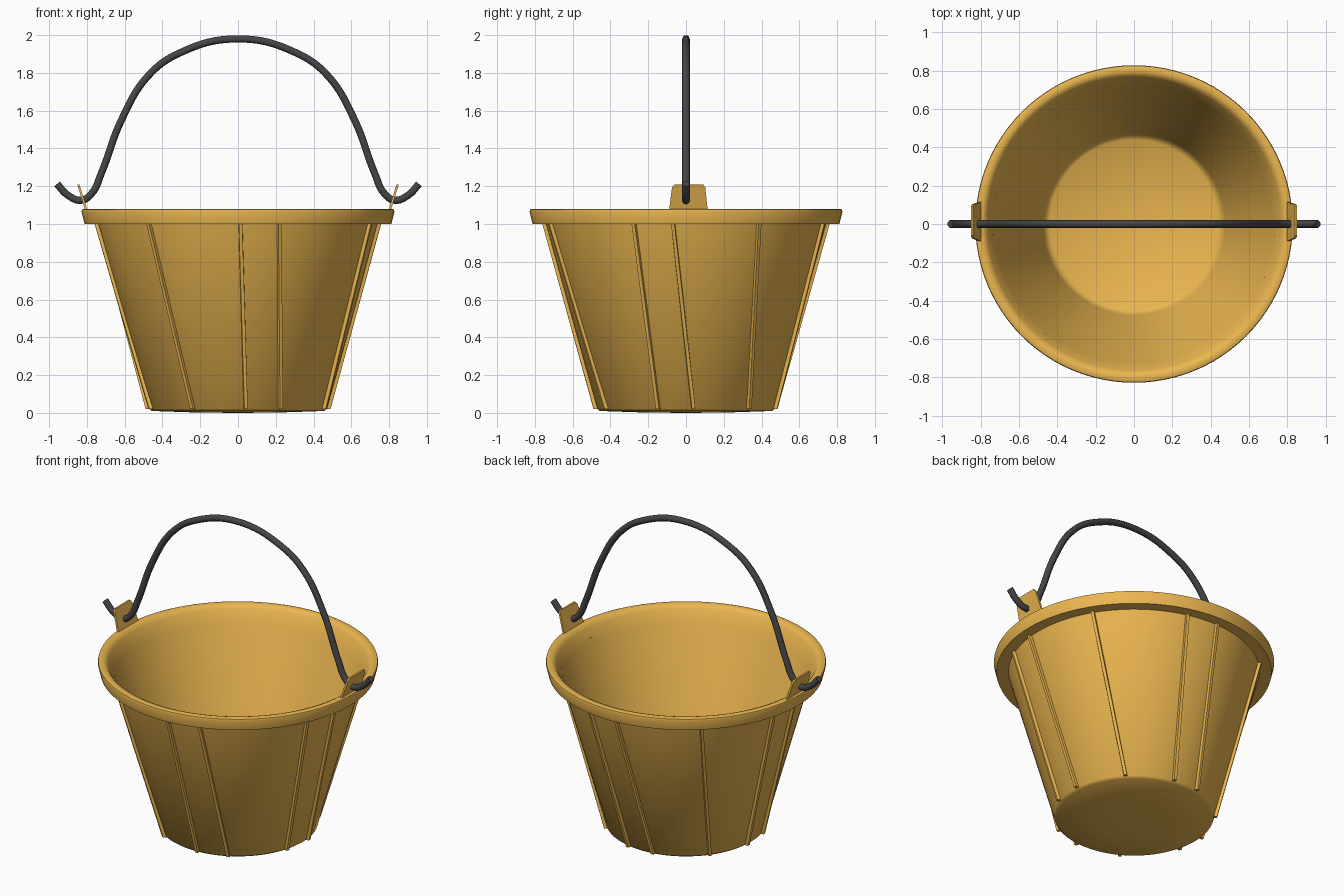
import bpy, bmesh
from math import radians, cos, sin, tau
from mathutils import Vector

if "Cube" in bpy.data.objects:
    bpy.data.objects.remove(bpy.data.objects["Cube"])


def material(name, rgb):
    m = bpy.data.materials.new(name)
    m.diffuse_color = (*rgb, 1)
    m.use_nodes = True
    m.node_tree.nodes["Principled BSDF"].inputs["Base Color"].default_value = m.diffuse_color
    return m


YELLOW = material("yellow_plastic", (0.83, 0.47, 0.08))
DARK = material("dark_metal", (0.06, 0.06, 0.065))


def finish(name, bm, mat, angle=35):
    bmesh.ops.recalc_face_normals(bm, faces=bm.faces)
    me = bpy.data.meshes.new(name)
    bm.to_mesh(me)
    bm.free()
    ob = bpy.data.objects.new(name, me)
    bpy.context.collection.objects.link(ob)
    me.materials.append(mat)
    bpy.ops.object.select_all(action='DESELECT')
    ob.select_set(True)
    bpy.context.view_layer.objects.active = ob
    bpy.ops.object.shade_smooth_by_angle(angle=radians(angle))
    return ob


# Bucket: outer wall, rim band, inner wall and floor as one lathed profile
profile = [(0, 0), (0.22, 0.002), (0.455, 0.01), (0.472, 0.022), (0.742, 1.0),
           (0.812, 1.0), (0.828, 1.065), (0.825, 1.076), (0.815, 1.08),
           (0.795, 1.08), (0.778, 1.073), (0.765, 1.055), (0.725, 0.98),
           (0.475, 0.09), (0.462, 0.06), (0.44, 0.045), (0, 0.04)]
bm = bmesh.new()
vs = [bm.verts.new((r, 0, z)) for r, z in profile]
es = [bm.edges.new(p) for p in zip(vs, vs[1:])]
bmesh.ops.spin(bm, geom=vs + es, cent=(0, 0, 0), axis=(0, 0, 1),
               angle=tau, steps=96)
bmesh.ops.remove_doubles(bm, verts=bm.verts, dist=1e-4)
finish("bucket_body", bm, YELLOW, 50)

# Ribs: slim bars leaning along the wall, (top angle, bottom angle)
ribs = [(-129, -120), (-89, -85), (-73, -62), (-21.6, -18), (-5.3, 4.8),
        (31, 44), (75, 80), (91, 101), (132, 142), (169, 174), (184, 196)]
bm = bmesh.new()
for top, bottom in ribs:
    rings = []
    for z, r, a in ((0.02, 0.472, radians(bottom)), (1.002, 0.742, radians(top))):
        out = Vector((cos(a), sin(a), 0))
        side = Vector((-sin(a), cos(a), 0))
        rings.append([bm.verts.new(out * (r + d) + side * w + Vector((0, 0, z)))
                      for d, w in ((-0.006, -0.011), (0.019, -0.009),
                                   (0.019, 0.009), (-0.006, 0.011))])
    lo, hi = rings
    bm.faces.new(lo)
    bm.faces.new(hi)
    for i in range(4):
        j = (i + 1) % 4
        bm.faces.new((lo[i], lo[j], hi[j], hi[i]))
finish("wall_ribs", bm, YELLOW, 30)

# Ears: thin tilted plates with clipped top corners, mirrored
outline = [(-0.09, 1.07), (0.115, 1.07), (0.102, 1.195), (0.09, 1.21),
           (-0.06, 1.21), (-0.074, 1.195)]
bm = bmesh.new()
faces = []
for off in (-0.006, 0.006):
    faces.append([bm.verts.new((0.802 + (z - 1.07) * 0.31 + off, y, z))
                  for y, z in outline])
bm.faces.new(faces[0])
bm.faces.new(faces[1])
for i in range(len(outline)):
    j = (i + 1) % len(outline)
    bm.faces.new((faces[0][i], faces[0][j], faces[1][j], faces[1][i]))
ears = finish("handle_ears", bm, YELLOW, 30)
ears.modifiers.new("mirror", 'MIRROR').use_bisect_axis[0] = False

# Handle: bent wire with upturned hooks
half = [(0.958, 1.212), (0.90, 1.152), (0.828, 1.126), (0.772, 1.165),
        (0.725, 1.265), (0.615, 1.555), (0.475, 1.785), (0.31, 1.905)]
path = [(-x, z) for x, z in half] + [(0, 1.98)] + half[::-1]
cu = bpy.data.curves.new("handle", 'CURVE')
cu.dimensions = '3D'
cu.bevel_depth = 0.02
cu.bevel_resolution = 3
cu.use_fill_caps = True
cu.resolution_u = 8
sp = cu.splines.new('BEZIER')
sp.bezier_points.add(len(path) - 1)
for p, (x, z) in zip(sp.bezier_points, path):
    p.co = (x, 0, z)
    p.handle_left_type = p.handle_right_type = 'AUTO'
cu.materials.append(DARK)
handle = bpy.data.objects.new("handle", cu)
bpy.context.collection.objects.link(handle)
